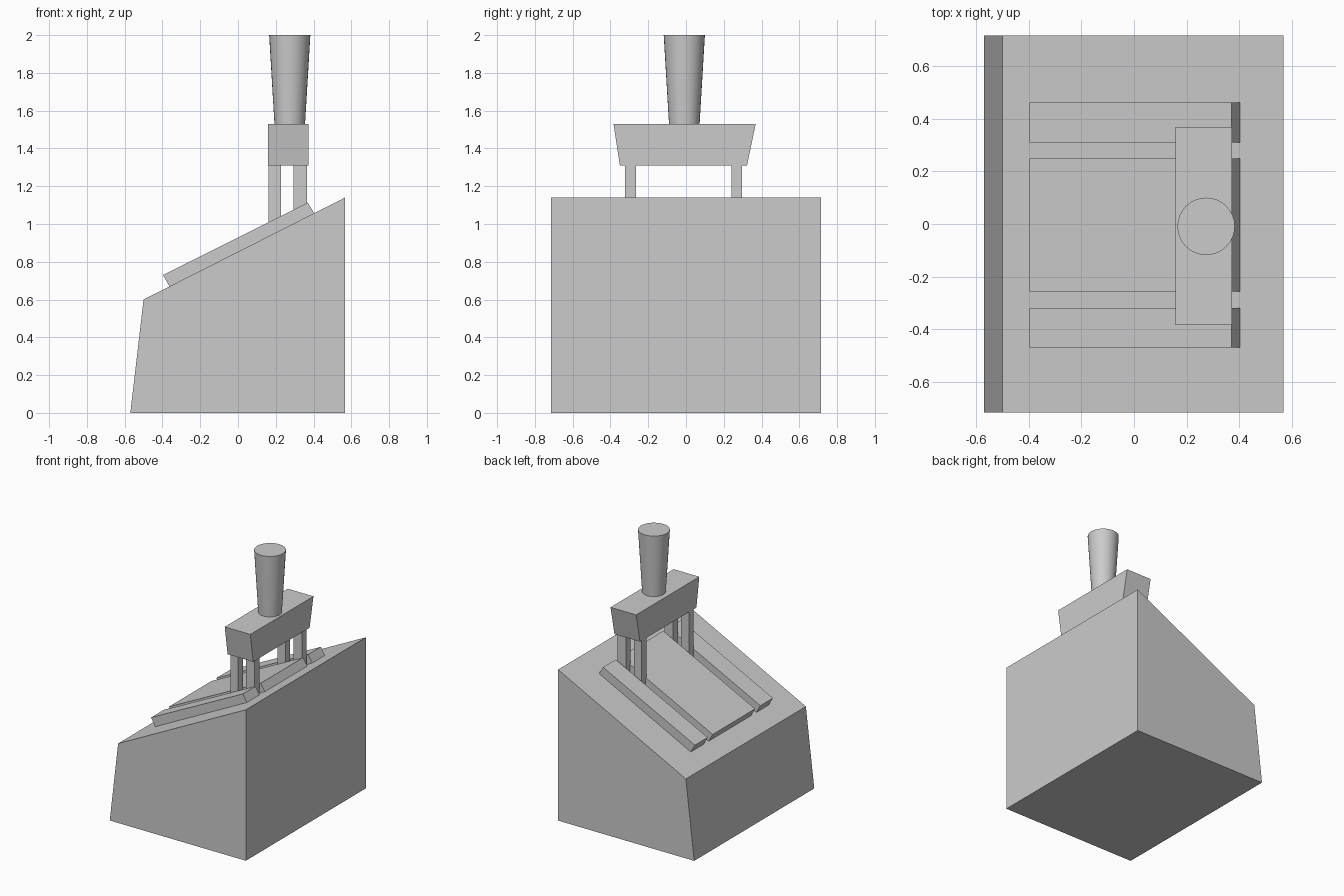
import bpy, bmesh, math

if "Cube" in bpy.data.objects:
    bpy.data.objects.remove(bpy.data.objects["Cube"])


def prism(name, profile, y0, y1):
    """Extrude an XZ profile along Y."""
    bm = bmesh.new()
    face = bm.faces.new([bm.verts.new((x, y0, z)) for x, z in profile])
    ext = bmesh.ops.extrude_face_region(bm, geom=[face])
    for v in ext["geom"]:
        if isinstance(v, bmesh.types.BMVert):
            v.co.y = y1
    bmesh.ops.recalc_face_normals(bm, faces=bm.faces)
    mesh = bpy.data.meshes.new(name)
    bm.to_mesh(mesh)
    bm.free()
    obj = bpy.data.objects.new(name, mesh)
    bpy.context.collection.objects.link(obj)
    return obj


def slope(x):
    """Height of the sloping console top."""
    return 0.6 + (x + 0.5) * 0.54 / 1.067


# Wedge-shaped console
prism("console_base", [(-0.57, 0), (0.567, 0), (0.567, 1.14), (-0.5, 0.6)], -0.716, 0.716)

# Raised track plates, leaving two slots between them
plate = [(-0.363, slope(-0.363)), (0.403, slope(0.403)), (0.37, 1.113), (-0.397, 0.73)]
for name, y0, y1 in (("left_plate", 0.309, 0.461),
                     ("centre_plate", -0.257, 0.249),
                     ("right_plate", -0.47, -0.32)):
    prism(name, plate, y0, y1)

# Four lever legs running down into the slots
for side, y0, y1 in (("right", -0.323, -0.265), ("left", 0.24, 0.297)):
    for end, x0, x1 in (("front", 0.162, 0.228), ("rear", 0.295, 0.365)):
        prism(f"lever_leg_{side}_{end}",
              [(x0, slope(x0) - 0.01), (x1, slope(x1) - 0.01), (x1, 1.31), (x0, 1.31)], y0, y1)

# Crossbar that widens towards its top
bar = prism("lever_crossbar", [(0.158, 1.31), (0.372, 1.31), (0.372, 1.53), (0.158, 1.53)],
            -0.384, 0.369)
for v in bar.data.vertices:
    if v.co.z < 1.4:
        v.co.y = -0.35 if v.co.y < 0 else 0.323

# Tapered round handle
bpy.ops.mesh.primitive_cone_add(vertices=32, radius1=0.081, radius2=0.109, depth=0.47,
                                location=(0.274, -0.009, 1.765))
bpy.context.object.name = "lever_handle"
bpy.ops.object.shade_smooth_by_angle(angle=math.radians(30))
